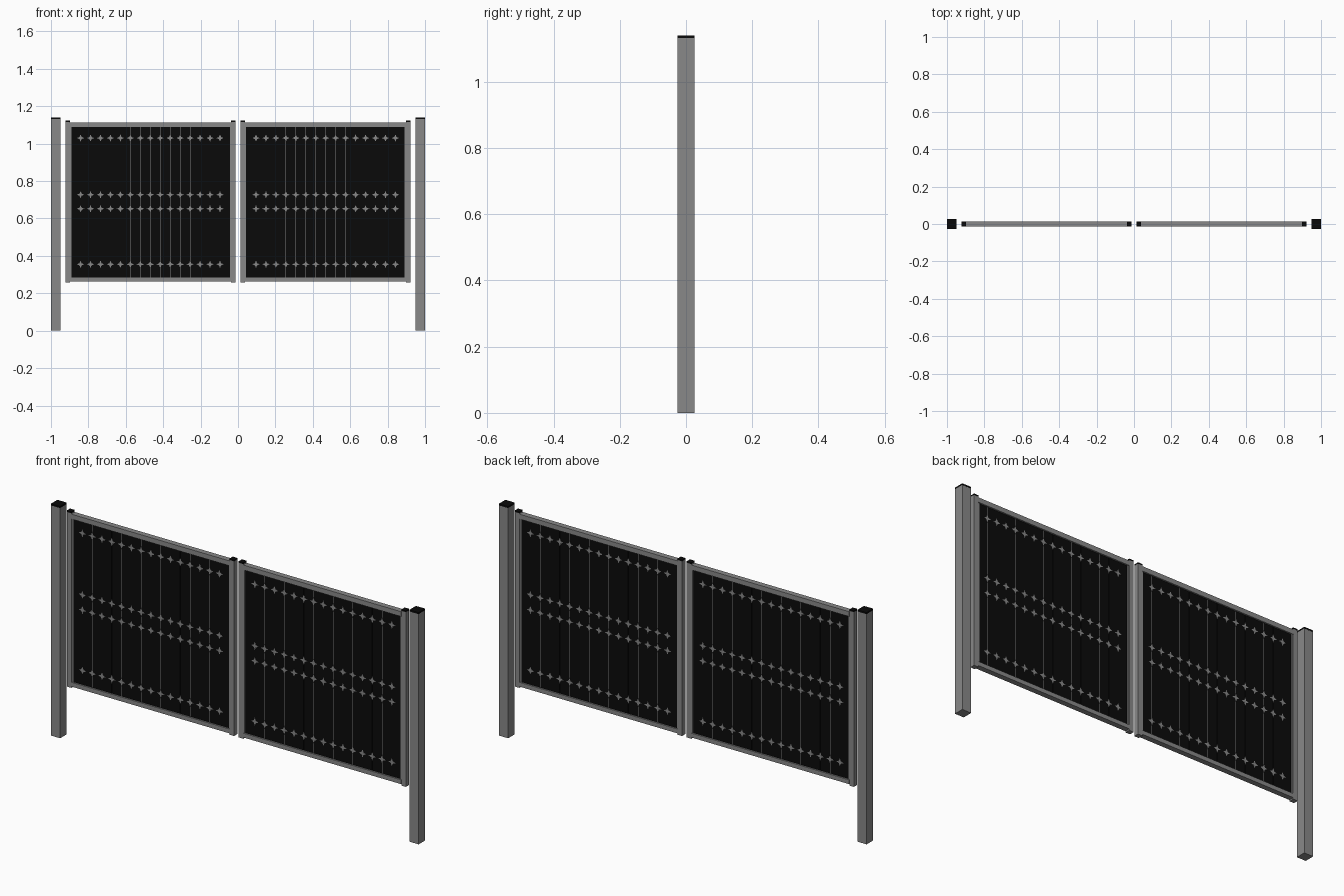
import bpy, bmesh, math

if "Cube" in bpy.data.objects:
    bpy.data.objects.remove(bpy.data.objects["Cube"])


def material(name, rgb):
    m = bpy.data.materials.new(name)
    m.diffuse_color = (*rgb, 1)
    m.use_nodes = True
    m.node_tree.nodes["Principled BSDF"].inputs["Base Color"].default_value = m.diffuse_color
    return m


GREY = material("metal_grey", (0.25, 0.25, 0.25))
BLACK = material("matt_black", (0.003, 0.003, 0.003))


def add_box(bm, x0, x1, y, z0, z1):
    """Axis-aligned box, y is the half depth."""
    v = bmesh.ops.create_cube(bm, size=1)["verts"]
    for p in v:
        p.co = ((x0 + x1) / 2 + p.co.x * (x1 - x0), p.co.y * 2 * y,
                (z0 + z1) / 2 + p.co.z * (z1 - z0))


def finish(name, bm, mat):
    bmesh.ops.recalc_face_normals(bm, faces=bm.faces[:])
    me = bpy.data.meshes.new(name)
    bm.to_mesh(me)
    bm.free()
    me.materials.append(mat)
    ob = bpy.data.objects.new(name, me)
    bpy.context.collection.objects.link(ob)
    return ob


def boxes(name, mat, items):
    bm = bmesh.new()
    for it in items:
        add_box(bm, *it)
    return finish(name, bm, mat)


def star_plate(bm, cx, cz, y, lo, hi):
    """Four-pointed star, clipped to the infill width."""
    pts = []
    for i in range(8):
        r = 0.02 if i % 2 == 0 else 0.008
        a = i * math.pi / 4
        pts.append((min(max(cx + r * math.cos(a), lo), hi), cz + r * math.sin(a)))
    front = [bm.verts.new((x, -y, z)) for x, z in pts]
    back = [bm.verts.new((x, y, z)) for x, z in pts]
    bm.faces.new(front)
    bm.faces.new(back[::-1])
    for i in range(8):
        j = (i + 1) % 8
        bm.faces.new((front[i], back[i], back[j], front[j]))


# leaf layout (right-hand leaf, the other one is mirrored)
X0, X1 = 0.0125, 0.9225        # outer edges
W = 0.025                      # upright width
L, R = 0.043, 0.895            # infill edges
B, T = 0.285, 1.088            # infill bottom and top
N = 16
P = (R - L) / N
GAP = 0.0015
ROWS = (0.355, 0.652, 0.727, 1.03)

parts = []
# posts
parts.append(boxes("post", GREY, [(0.95, 1.0, 0.025, 0, 1.132)]))
parts.append(boxes("post_cap", BLACK, [(0.95, 1.0, 0.0255, 1.132, 1.14)]))

# leaf frame
ups = [(X0, X0 + W), (X1 - W, X1)]
parts.append(boxes("leaf_uprights", GREY, [(a, b, 0.0125, 0.257, 1.116) for a, b in ups]))
parts.append(boxes("upright_caps", BLACK, [(a, b, 0.0128, 1.116, 1.123) for a, b in ups]))
parts.append(boxes("leaf_rails", GREY, [
    (X0 + W, X1 - W, 0.0135, 0.264, B), (X0 + W, X1 - W, 0.0135, T, 1.112)]))
parts.append(boxes("edge_channels", GREY, [
    (X0 + W, L, 0.009, B, T), (X1 - W - 0.008, X1 - W, 0.009, B, T)]))

# black slats with thin grey strips between them
parts.append(boxes("infill_slats", BLACK, [
    (L + i * P + GAP / 2, L + (i + 1) * P - GAP / 2, 0.006, B, T) for i in range(N)]))
parts.append(boxes("seam_strips", GREY, [
    (L + i * P - GAP / 2, L + i * P + GAP / 2, 0.0055, B, T) for i in range(1, N)]))

# star ornaments on the seams
bm = bmesh.new()
for i in range(1, N):
    for z in ROWS:
        star_plate(bm, L + i * P, z, 0.0068, L, R)
parts.append(finish("star_ornaments", bm, GREY))

# mirror everything to the left side
for ob in parts:
    ob.modifiers.new("mirror", "MIRROR").use_axis[0] = True
    ob.modifiers["mirror"].use_mirror_merge = False
